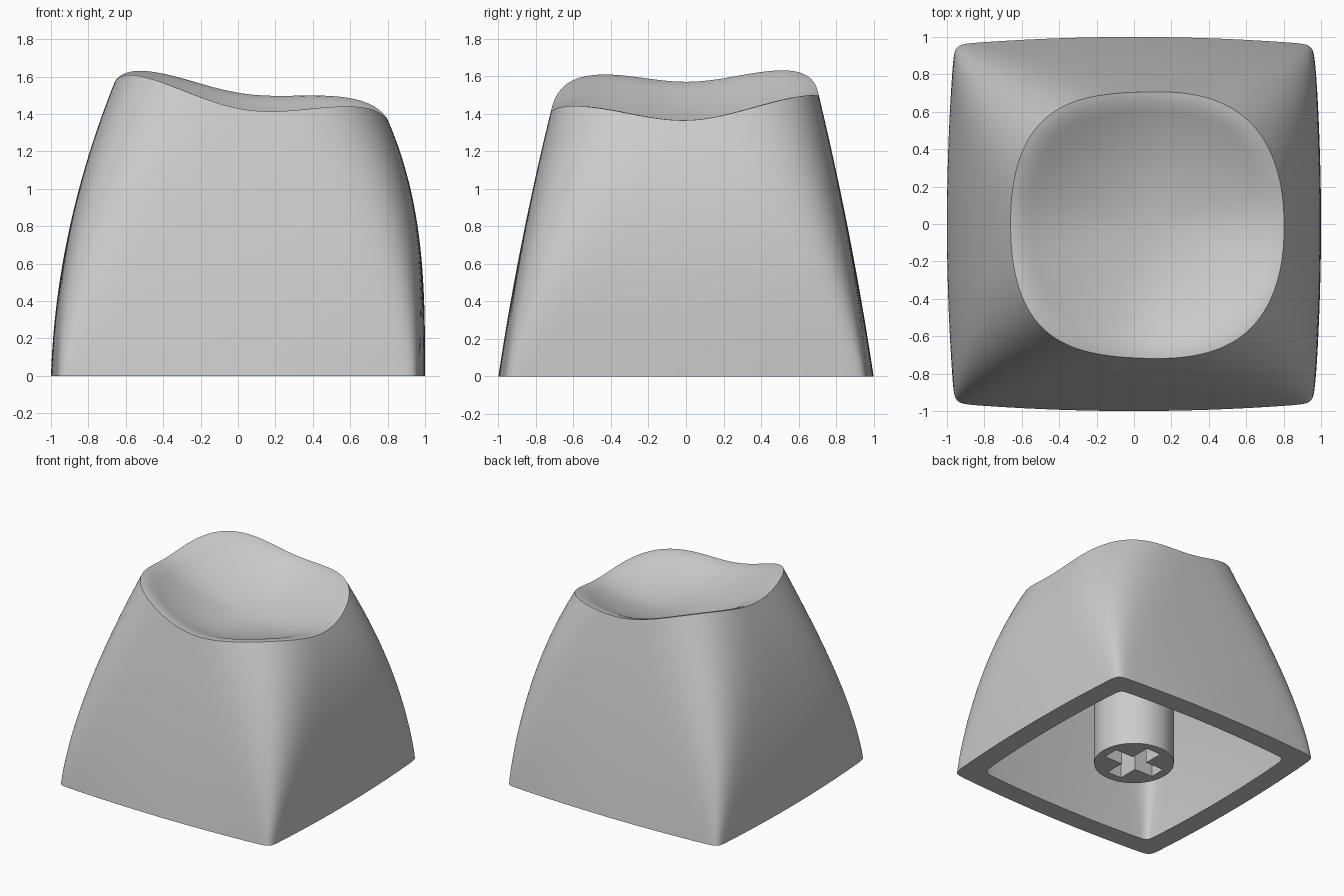
import bpy, bmesh, math
from math import sin, cos, pi

if "Cube" in bpy.data.objects:
    bpy.data.objects.remove(bpy.data.objects["Cube"])

grey = bpy.data.materials.new("plain grey")
grey.use_nodes = True
colour = (0.6, 0.6, 0.6, 1)
grey.diffuse_color = colour
grey.node_tree.nodes["Principled BSDF"].inputs["Base Color"].default_value = colour

SEG = 192
# Angles are packed closer at the four corners
ANGLES = [p + 0.15 * sin(4 * p) for p in (2 * pi * i / SEG for i in range(SEG))]

# Rim height at every 45 degrees, starting at +x
RIM = [1.365, 1.485, 1.51, 1.63, 1.57, 1.60, 1.425, 1.44]


def rim_height(a):
    """Smooth periodic curve through the rim heights."""
    total = 0
    for k, h in enumerate(RIM):
        d = a - k * pi / 4
        total += h * (1 + 2 * sum(cos(m * d) for m in (1, 2, 3)) + cos(4 * d)) / 8
    return total


def section(a, z, t, wall=0.0):
    """Point of the tapering wall: crisp corners at t = 0, rounded at t = 1."""
    n = 1 / (1 / 40 + (1 / 3 - 1 / 40) * t ** 1.3)
    r = (abs(cos(a)) ** n + abs(sin(a)) ** n) ** (-1 / n)
    px, py = r * cos(a), r * sin(a)
    bulge = 0.04 * (1 - t)
    px, py = px * (1 - bulge * py * py), py * (1 - bulge * px * px)
    right = 1 - 0.2 * (z / 1.37) ** 3 - wall
    left = 1 - 0.033 * z - 0.117 * z * z - wall
    front = 1 - 0.15 * z - 0.034 * z * z - wall
    back = 1 - 0.15 * z - 0.03 * z * z - wall
    return ((right - left) / 2 + px * (right + left) / 2,
            (back - front) / 2 + py * (back + front) / 2, z)


def plane(x, y):
    return 1.467 - 0.137 * (x - 0.07) + 0.063 * y


def dish_point(a, s):
    """Scooped top with a soft lip just inside the rim."""
    x, y, z = section(a, rim_height(a), 1)
    lip = 1.13 * s * s if s < 0.84 else 1 - 0.2027 * ((1 - s) / 0.16) ** 1.55
    px, py = 0.07 + (x - 0.07) * s, y * s
    depth = 0.17
    return px, py, plane(px, py) - depth + (z - plane(x, y) + depth) * lip


def link(name, bm, angle):
    bmesh.ops.recalc_face_normals(bm, faces=bm.faces)
    mesh = bpy.data.meshes.new(name)
    bm.to_mesh(mesh)
    bm.free()
    mesh.materials.append(grey)
    ob = bpy.data.objects.new(name, mesh)
    bpy.context.collection.objects.link(ob)
    if angle:
        bpy.ops.object.select_all(action="DESELECT")
        ob.select_set(True)
        bpy.context.view_layer.objects.active = ob
        bpy.ops.object.shade_smooth_by_angle(angle=math.radians(angle))
    return ob


# Cap shell: dish, outer wall, bottom edge and hollow inside as one skin
bm = bmesh.new()
rings = []


def add_ring(fn):
    rings.append([bm.verts.new(fn(a)) for a in ANGLES])


for i in range(1, 33):
    add_ring(lambda a: dish_point(a, i / 32))
for i in range(31, -1, -1):
    add_ring(lambda a: section(a, rim_height(a) * i / 32, i / 32))
CEILING = 1.12
for i in range(17):
    add_ring(lambda a: section(a, CEILING * i / 16, 0.6 * i / 16, 0.165))
for lower, upper in zip(rings, rings[1:]):
    for j in range(SEG):
        k = (j + 1) % SEG
        bm.faces.new((lower[j], lower[k], upper[k], upper[j]))
for ring, centre in ((rings[0], dish_point(0, 0)), (rings[-1], (0, 0, CEILING))):
    hub = bm.verts.new(centre)
    for j in range(SEG):
        bm.faces.new((ring[j], ring[(j + 1) % SEG], hub))
link("cap_shell", bm, 40)


# Stem with a cross-shaped socket
def box(name, sx, sy, sz):
    b = bmesh.new()
    bmesh.ops.create_cube(b, size=1)
    bmesh.ops.scale(b, vec=(sx, sy, sz), verts=b.verts)
    ob = link(name, b, 0)
    ob.hide_render = True
    return ob


bm = bmesh.new()
bmesh.ops.create_cone(bm, cap_ends=True, segments=64, radius1=0.3, radius2=0.3, depth=1.12)
bmesh.ops.translate(bm, vec=(0, 0, 0.58), verts=bm.verts)
stem = link("stem", bm, 40)
for sx, sy in ((0.46, 0.13), (0.13, 0.46)):
    cutter = box("socket_cutter", sx, sy, 0.9)
    cut = stem.modifiers.new("socket", "BOOLEAN")
    cut.operation = "DIFFERENCE"
    cut.solver = "EXACT"
    cut.object = cutter
    bpy.context.view_layer.objects.active = stem
    bpy.ops.object.modifier_apply(modifier=cut.name)
    bpy.data.objects.remove(cutter)
